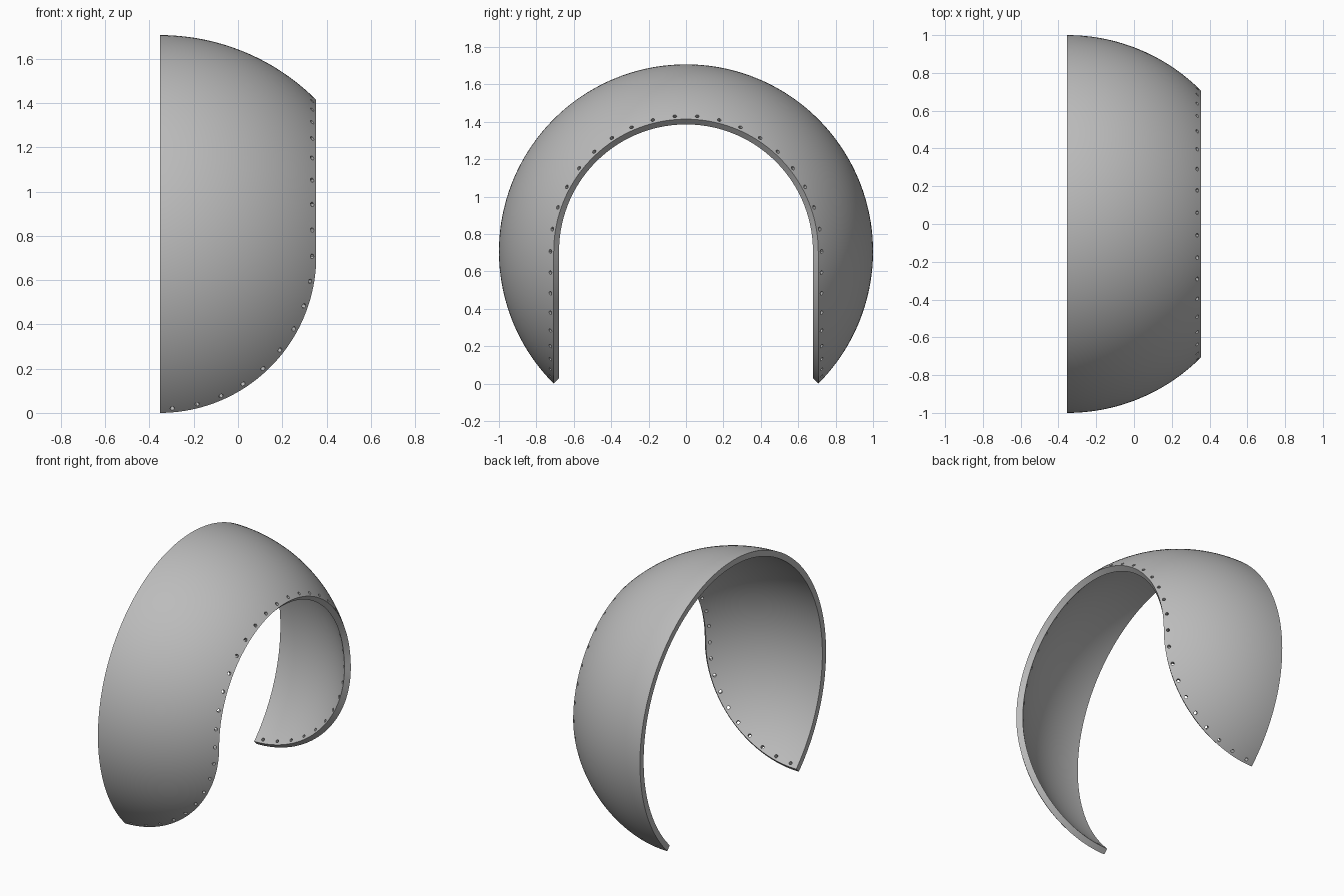
import bpy, bmesh
from math import sin, cos, pi, radians, sqrt
from mathutils import Vector, Matrix

cube = bpy.data.objects.get("Cube")
if cube:
    bpy.data.objects.remove(cube, do_unlink=True)

H = sqrt(0.5)                      # radius of the tunnel and offset of its flat sides
CENTRE = Vector((-H / 2, 0, H))    # centre of the sphere
INNER = 0.96                       # inner radius of the shell
COLS, ROWS = 160, 28

grey = bpy.data.materials.new("plain_grey")
grey.use_nodes = True
colour = (0.5, 0.5, 0.5, 1)
grey.diffuse_color = colour
grey.node_tree.nodes["Principled BSDF"].inputs["Base Color"].default_value = colour


def tunnel_edge(t, r):
    """Unit direction along an arch with straight legs, t in degrees from 0 to 360."""
    s = sqrt(1 - r * r)
    if t < 90:
        a = radians(90 - t)
        return Vector((s * cos(a), -r, -s * sin(a)))
    if t > 270:
        a = radians(t - 270)
        return Vector((s * cos(a), r, -s * sin(a)))
    a = radians(t - 90)
    return Vector((s, -r * cos(a), r * sin(a)))


def back_edge(t):
    """Unit direction along the open back circle, from tip to tip."""
    a = radians(-45 + 0.75 * t)
    return Vector((0, -cos(a), sin(a)))


def make_object(name, bm):
    bmesh.ops.recalc_face_normals(bm, faces=bm.faces)
    mesh = bpy.data.meshes.new(name)
    bm.to_mesh(mesh)
    bm.free()
    obj = bpy.data.objects.new(name, mesh)
    bpy.context.collection.objects.link(obj)
    mesh.materials.append(grey)
    return obj


# Shell: spherical patch lofted between the back circle and the tunnel edge
bm = bmesh.new()
layers = []
for radius in (1, INNER):
    grid = []
    for i in range(COLS + 1):
        t = 360 * i / COLS
        a, b = back_edge(t), tunnel_edge(t, H)
        if i in (0, COLS):
            tip = bm.verts.new(CENTRE + a * radius)
            grid.append([tip] * (ROWS + 1))
            continue
        angle = a.angle(b)
        grid.append([bm.verts.new(CENTRE + radius * (
            a * sin((1 - j / ROWS) * angle) + b * sin(j / ROWS * angle)) / sin(angle))
            for j in range(ROWS + 1)])
    layers.append(grid)


def add_face(*verts):
    unique = list(dict.fromkeys(verts))
    if len(unique) > 2:
        bm.faces.new(unique)


for grid in layers:
    for p, q in zip(grid, grid[1:]):
        for j in range(ROWS):
            add_face(p[j], q[j], q[j + 1], p[j + 1])
# Rims joining the two layers
outer, inner = layers
for i in range(COLS):
    for j in (0, ROWS):
        add_face(outer[i][j], outer[i + 1][j], inner[i + 1][j], inner[i][j])
shell = make_object("curved_shell", bm)

# Row of small holes drilled radially beside the tunnel edge
bm = bmesh.new()
step = 180 / 19
for k in range(-9, 29):
    d = tunnel_edge(90 + k * step, 0.725)
    turn = d.to_track_quat('Z', 'Y').to_matrix().to_4x4()
    bmesh.ops.create_cone(bm, cap_ends=True, segments=12, radius1=0.0105, radius2=0.0105,
                          depth=0.12, matrix=Matrix.Translation(CENTRE + d * 0.98) @ turn)
cutter = make_object("hole_cutter", bm)
cutter.hide_render = True

bpy.ops.object.select_all(action='DESELECT')
shell.select_set(True)
bpy.context.view_layer.objects.active = shell
mod = shell.modifiers.new("holes", 'BOOLEAN')
mod.operation = 'DIFFERENCE'
mod.solver = 'EXACT'
mod.object = cutter
bpy.ops.object.modifier_apply(modifier=mod.name)
bpy.data.objects.remove(cutter, do_unlink=True)
bpy.ops.object.shade_smooth_by_angle(angle=radians(30))
